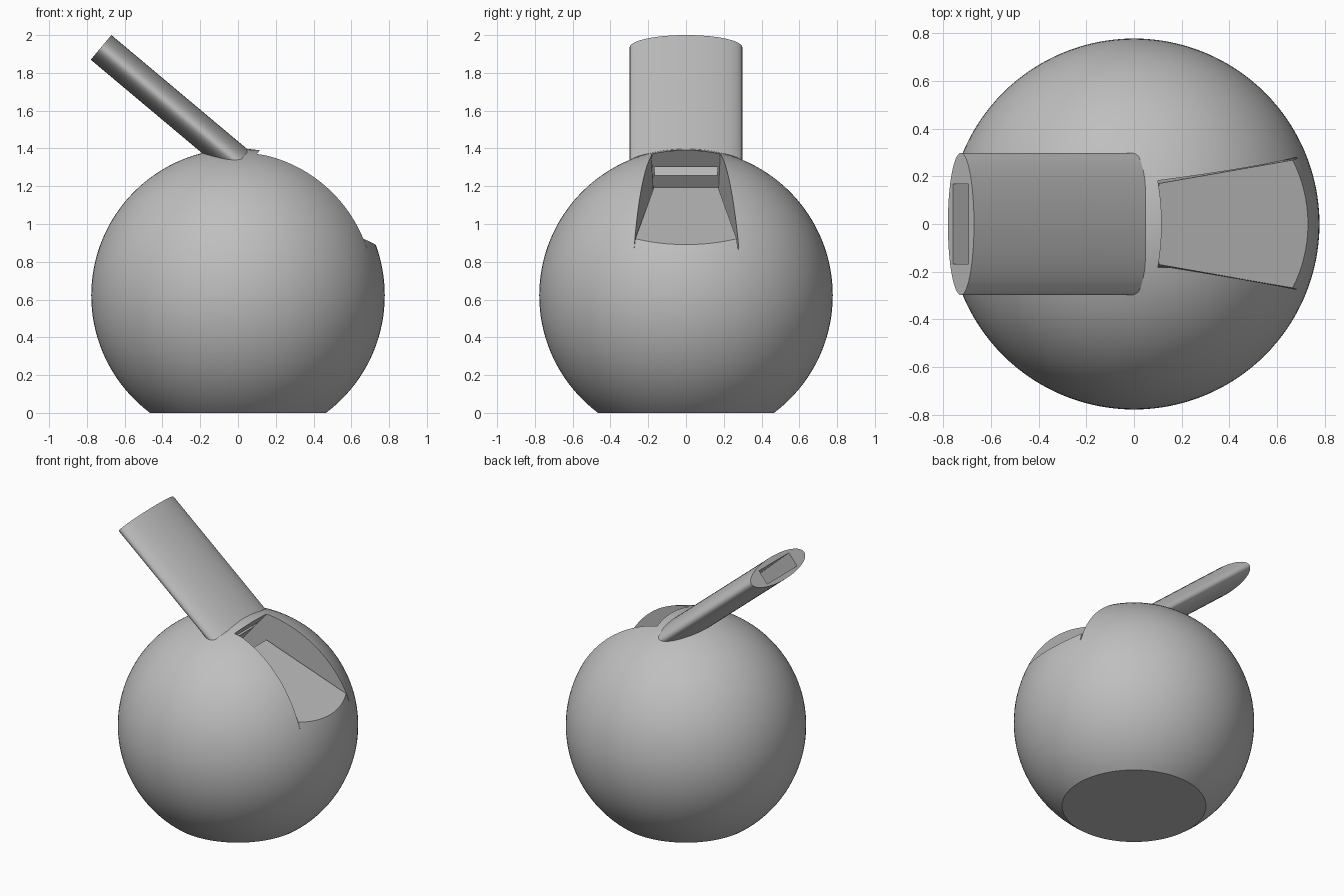
import bpy, bmesh
from math import radians
from mathutils import Vector, Matrix

if "Cube" in bpy.data.objects:
    bpy.data.objects.remove(bpy.data.objects["Cube"])

RADIUS, CENTRE_Z = 0.777, 0.622
MOUTH = Vector((-0.725, 0, 1.935))          # centre of the mouthpiece end
TILT = radians(40)
# local frame of the mouthpiece: x runs down the tube, z is its upper side
TUBE_FRAME = Matrix.Translation(MOUTH) @ Matrix.Rotation(TILT, 4, 'Y')

clay = bpy.data.materials.new("grey_clay")
clay.use_nodes = True
clay.diffuse_color = (0.52, 0.52, 0.52, 1)
clay.node_tree.nodes["Principled BSDF"].inputs["Base Color"].default_value = clay.diffuse_color


def finish(bm, name):
    bmesh.ops.recalc_face_normals(bm, faces=bm.faces)
    mesh = bpy.data.meshes.new(name)
    bm.to_mesh(mesh)
    bm.free()
    mesh.materials.append(clay)
    obj = bpy.data.objects.new(name, mesh)
    bpy.context.collection.objects.link(obj)
    return obj


def prism(name, profile, half_width, frame=Matrix()):
    """Extrude an x-z profile across y, with a width that depends on x."""
    bm = bmesh.new()
    sides = [[bm.verts.new(frame @ Vector((x, s * half_width(x), z))) for x, z in profile]
             for s in (-1, 1)]
    for side in sides:
        bm.faces.new(side)
    n = len(profile)
    for i in range(n):
        j = (i + 1) % n
        bm.faces.new((sides[0][i], sides[0][j], sides[1][j], sides[1][i]))
    bmesh.ops.triangulate(bm, faces=bm.faces)
    return finish(bm, name)


def combine(target, tool, operation):
    mod = target.modifiers.new(tool.name, 'BOOLEAN')
    mod.operation, mod.object, mod.solver = operation, tool, 'EXACT'
    bpy.context.view_layer.objects.active = target
    bpy.ops.object.modifier_apply(modifier=mod.name)
    bpy.data.objects.remove(tool)


# Round body with a flat base
bm = bmesh.new()
bmesh.ops.create_uvsphere(bm, u_segments=128, v_segments=64, radius=RADIUS,
                          matrix=Matrix.Translation((0, 0, CENTRE_Z)))
cut = bmesh.ops.bisect_plane(bm, geom=bm.verts[:] + bm.edges[:] + bm.faces[:],
                             plane_co=(0, 0, 0), plane_no=(0, 0, -1), clear_outer=True)
bmesh.ops.contextual_create(bm, geom=[e for e in cut["geom_cut"] if isinstance(e, bmesh.types.BMEdge)])
body = finish(bm, "whistle_body")

# Oval mouthpiece tube
LENGTH = 0.95
bm = bmesh.new()
bmesh.ops.create_cone(bm, cap_ends=True, segments=96, radius1=1, radius2=1, depth=LENGTH,
                      matrix=TUBE_FRAME @ Matrix.Translation((LENGTH / 2, 0, 0))
                      @ Matrix.Rotation(radians(90), 4, 'Y') @ Matrix.Diagonal((0.085, 0.298, 1, 1)))
combine(body, finish(bm, "mouthpiece"), 'UNION')

# Sound window: undercut back wall, narrow slit and sloping blade
window = [(0.205, 1.496), (-0.1, 1.133), (0.03, 1.05), (0.105, 1.193), (0.95, 0.784), (1.0, 1.496)]
combine(body, prism("sound_window", window, lambda x: 0.17 + 0.175 * max(0, x - 0.105)), 'DIFFERENCE')

# Tapering windway from the mouthpiece end to the window
windway = [(-0.05, 0.05), (-0.05, -0.052), (1.01, -0.052), (1.01, 0.006)]
combine(body, prism("windway", windway, lambda x: 0.168, TUBE_FRAME), 'DIFFERENCE')

# Smooth curved surfaces, crisp cut edges
bpy.ops.object.select_all(action='DESELECT')
body.select_set(True)
bpy.context.view_layer.objects.active = body
bpy.ops.object.shade_smooth_by_angle(angle=radians(25))
